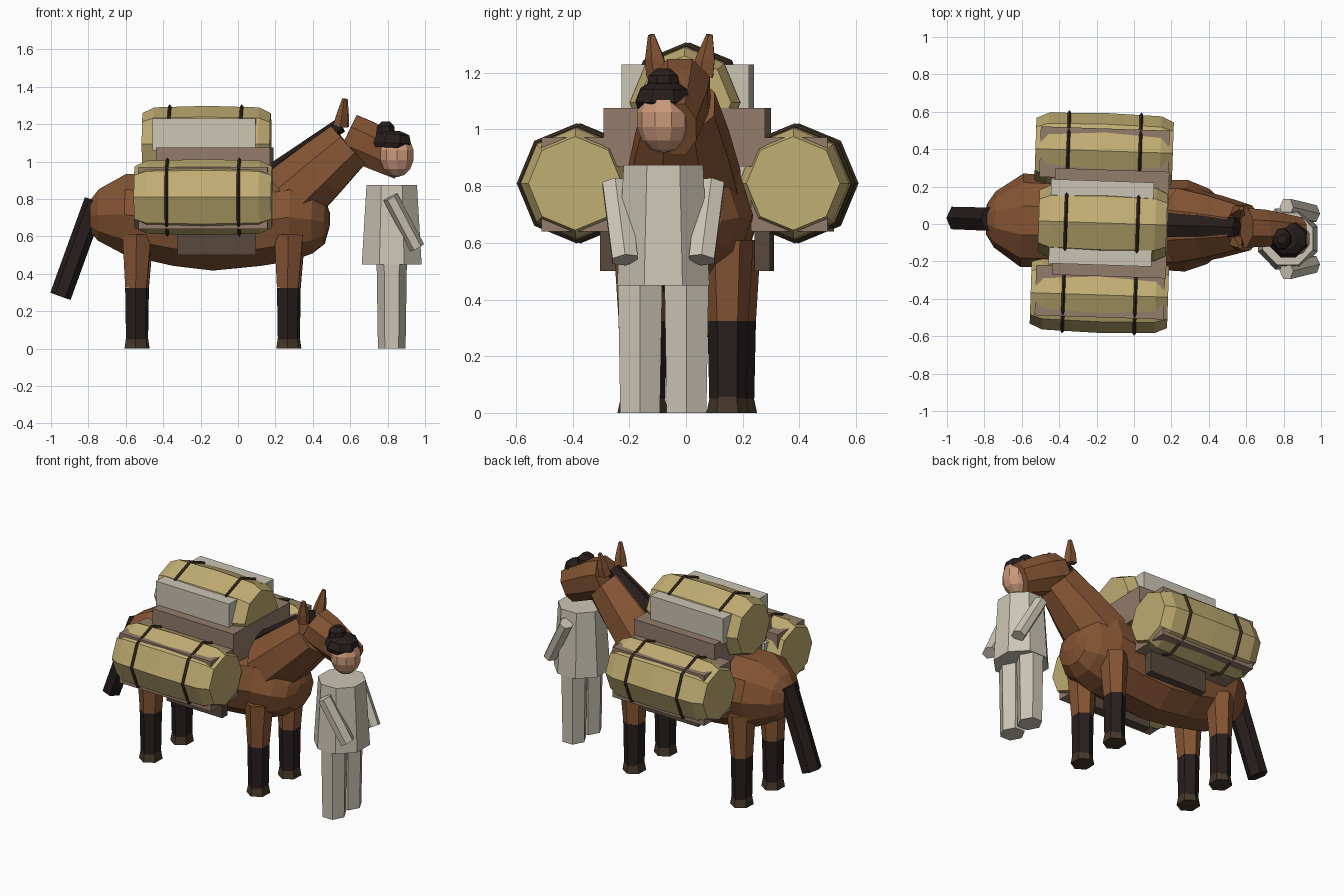
import bpy, math
from mathutils import Matrix, Vector

if "Cube" in bpy.data.objects:
    bpy.data.objects.remove(bpy.data.objects["Cube"], do_unlink=True)


def material(name, r, g, b):
    m = bpy.data.materials.new(name)
    m.use_nodes = True
    m.diffuse_color = (r, g, b, 1)
    m.node_tree.nodes["Principled BSDF"].inputs["Base Color"].default_value = (r, g, b, 1)
    return m


COAT = material("chestnut coat", 0.235, 0.09, 0.034)
DARK = material("black brown hair", 0.02, 0.013, 0.012)
HOOF = material("hoof brown", 0.06, 0.038, 0.022)
SACK = material("straw sack", 0.53, 0.42, 0.17)
FRAME = material("taupe crate", 0.29, 0.2, 0.145)
CLOTH = material("pale cloth", 0.6, 0.56, 0.46)
LEATHER = material("dark leather", 0.095, 0.066, 0.046)
STRAP = material("strap brown", 0.04, 0.024, 0.012)
SKIN = material("skin", 0.6, 0.32, 0.2)

TURN = Matrix.Rotation(math.radians(-1.9), 4, 'Z')   # the animal stands slightly turned
animal = []


def finish(name, verts, faces, mat, turned):
    me = bpy.data.meshes.new(name)
    me.from_pydata(verts, [], faces)
    me.materials.append(mat)
    ob = bpy.data.objects.new(name, me)
    bpy.context.collection.objects.link(ob)
    if turned:
        me.transform(TURN)
    return ob


def tube(name, rings, mat, sides=8, flat=True, turned=True):
    """Loft through rings (x, y, z, side radius, other radius)."""
    pts = [Vector(r[:3]) for r in rings]
    d = (pts[-1] - pts[0]).normalized()
    u = Vector((0, 1, 0))
    u = (u - d * u.dot(d)).normalized()
    w = d.cross(u)
    phase = math.pi / sides if flat else 0
    grow = 1 / math.cos(phase)
    verts, faces = [], []
    for p, r in zip(pts, rings):
        for i in range(sides):
            a = phase + 2 * math.pi * i / sides
            verts.append(p + (u * math.cos(a) * r[3] + w * math.sin(a) * r[4]) * grow)
    for k in range(len(rings) - 1):
        for i in range(sides):
            j = (i + 1) % sides
            a, b = k * sides, (k + 1) * sides
            faces.append((a + i, a + j, b + j, b + i))
    faces.append(tuple(reversed(range(sides))))
    faces.append(tuple(range((len(rings) - 1) * sides, len(rings) * sides)))
    return finish(name, verts, faces, mat, turned)


def box(name, x, y, z, mat):
    verts = [(a, b, c) for a in x for b in y for c in z]
    faces = [(0, 1, 3, 2), (4, 6, 7, 5), (0, 4, 5, 1), (2, 3, 7, 6), (0, 2, 6, 4), (1, 5, 7, 3)]
    return finish(name, verts, faces, mat, True)


def sack(name, x0, x1, y, z):
    """Bulging eight sided roll with two straps."""
    ends = [(0, .165), (.09, .195), (.5, .203), (.91, .195), (1, .165)]
    tube(name, [(x0 + (x1 - x0) * t, y, z, r, r) for t, r in ends], SACK, flat=False)
    for i, x in enumerate((-.365, .02)):
        tube(f"{name}_strap_{i + 1}",
             [(x - .009, y, z, .201, .201), (x, y, z, .212, .212), (x + .009, y, z, .201, .201)],
             STRAP, flat=False)


# Trunk, from rump to chest: x, bottom, top, half width
trunk = [(-.79, .62, .80, .08), (-.745, .57, .86, .15), (-.6, .49, .945, .25),
         (-.34, .43, .94, .245), (-.13, .405, .92, .24), (.12, .43, .93, .24),
         (.28, .455, .95, .245), (.4, .5, .88, .2), (.465, .555, .8, .14), (.49, .65, .73, .07)]
tube("trunk", [(x, 0, (lo + hi) / 2, w, (hi - lo) / 2) for x, lo, hi, w in trunk],
     COAT, sides=10, flat=False)

# Neck, head, mane, tail
tube("neck", [(.27, 0, .80, .2, .18), (.43, 0, .945, .165, .16), (.59, 0, 1.09, .12, .135)], COAT)
tube("horse_head", [(.585, 0, 1.14, .105, .12), (.68, 0, 1.1, .1, .12),
                    (.88, 0, 1.0, .065, .1)], COAT)
tube("mane", [(.18, 0, .94, .065, .04), (.55, 0, 1.195, .05, .035)], DARK, sides=6)
tube("tail", [(-.765, 0, .79, .062, .05), (-.95, 0, .28, .06, .05)], DARK, sides=6)

# Paired parts on both flanks
for side, s in (("near", -1), ("far", 1)):
    tube(f"{side}_ear", [(.552, s * .08, 1.19, .034, .034), (.56, s * .09, 1.25, .03, .026),
                         (.572, s * .103, 1.335, .01, .01)], COAT, sides=5)
    for leg, x in (("foreleg", .272), ("hind_leg", -.54)):
        y = s * .157
        tube(f"{side}_{leg}", [(x, y, .325, .072, .066), (x + .005, y, .61, .09, .088)],
             COAT, sides=6, flat=False)
        tube(f"{side}_{leg}_stocking", [(x, y, .05, .066, .061), (x, y, .325, .072, .066)],
             DARK, sides=6, flat=False)
        tube(f"{side}_{leg}_hoof", [(x, y, 0, .076, .07), (x, y, .065, .062, .06)],
             HOOF, sides=6, flat=False)
    # Pack load hung on the flank
    box(f"{side}_pannier_crate", (-.515, .175), sorted((s * .235, s * .505)), (.64, .972), FRAME)
    sack(f"{side}_pannier_sack", -.54, .195, s * .385, .81)
    box(f"{side}_pad", (-.45, .11), sorted((s * .19, s * .25)), (.66, .91), CLOTH)
    box(f"{side}_flap", (-.315, .105), sorted((s * .245, s * .3)), (.5, .68), LEATHER)

# Load on the back
box("saddle_crate", (-.43, .18), (-.285, .285), (.87, 1.075), FRAME)
box("top_bundle", (-.45, .1), (-.225, .225), (1.06, 1.23), CLOTH)
sack("top_sack", -.51, .175, 0, 1.095)

# Handler standing by the muzzle
PX, PY = .822, -.08
tube("handler_tunic", [(PX, PY, .45, .163, .16), (PX, PY, .875, .14, .135)], CLOTH, turned=False)
for side, s in (("left", 1), ("right", -1)):
    y = PY + s * .082
    tube(f"handler_{side}_leg", [(PX, y, 0, .07, .064), (PX, y, .46, .078, .07)],
         CLOTH, sides=6, turned=False)
    tube(f"handler_{side}_arm", [(.815, PY + s * .17, .81, .045, .036),
                                 (.958, PY + s * .135, .54, .045, .036)],
         CLOTH, sides=6, turned=False)

bpy.ops.mesh.primitive_uv_sphere_add(segments=10, ring_count=7, radius=1, location=(.85, PY, 1.035))
head = bpy.context.object
head.name = "handler_head"
head.scale = (.096, .096, .118)
head.data.materials.append(SKIN)

tube("handler_hair", [(.815, PY, 1.075, .092, .082), (.825, PY, 1.1, .098, .1),
                      (.83, PY, 1.145, .08, .086), (.82, PY, 1.165, .05, .05)],
     DARK, turned=False)
tube("handler_topknot", [(.79, PY, 1.125, .045, .04), (.79, PY, 1.15, .058, .05),
                         (.79, PY, 1.19, .052, .045), (.79, PY, 1.215, .025, .022)],
     DARK, turned=False)
